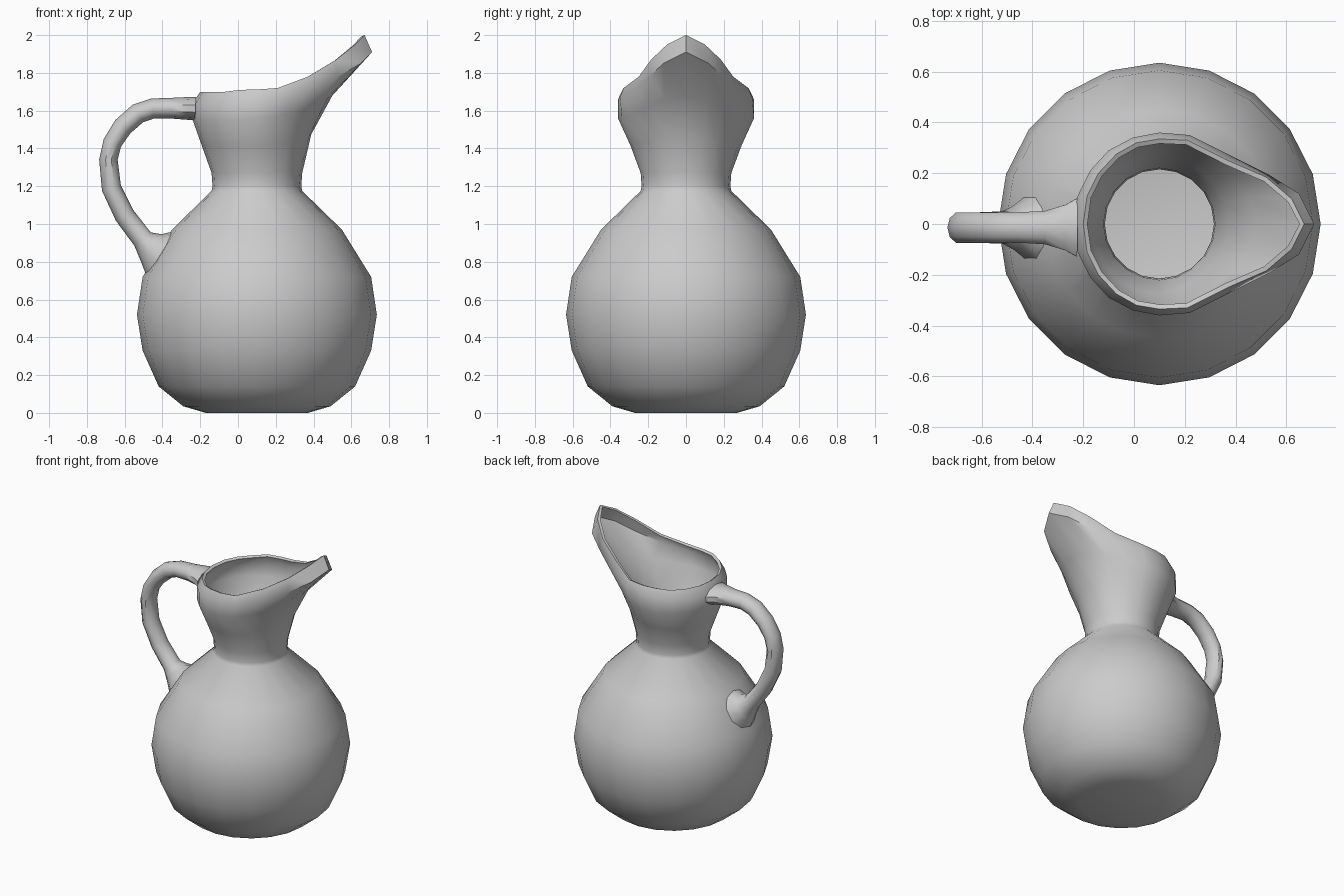
import bpy, bmesh, math
from mathutils import Vector

if "Cube" in bpy.data.objects:
    bpy.data.objects.remove(bpy.data.objects["Cube"])

CX, N = 0.1, 20


def skin(name, rings, cap_start=False, cap_end=False, wall=0.0):
    """Loft quads through equal-length rings, optionally capped and given a wall."""
    bm = bmesh.new()
    loops = [[bm.verts.new(p) for p in r] for r in rings]
    for a, b in zip(loops, loops[1:]):
        n = len(a)
        for i in range(n):
            j = (i + 1) % n
            bm.faces.new((a[i], a[j], b[j], b[i]))
    if cap_start:
        bm.faces.new(loops[0])
    if cap_end:
        bm.faces.new(loops[-1])
    bmesh.ops.recalc_face_normals(bm, faces=bm.faces)
    me = bpy.data.meshes.new(name)
    bm.to_mesh(me)
    bm.free()
    ob = bpy.data.objects.new(name, me)
    bpy.context.collection.objects.link(ob)
    bpy.ops.object.select_all(action='DESELECT')
    ob.select_set(True)
    bpy.context.view_layer.objects.active = ob
    if wall:
        m = ob.modifiers.new("wall", 'SOLIDIFY')
        m.thickness, m.offset = wall, -1
        bpy.ops.object.modifier_apply(modifier=m.name)
    bpy.ops.object.shade_smooth_by_angle(angle=math.radians(42))
    return ob


def circle(r, z):
    return [Vector((CX - r * math.cos(2 * math.pi * k / N),
                    r * math.sin(2 * math.pi * k / N), z)) for k in range(N)]


def mirrored(half):
    """Half ring from back (-x) to spout tip (+x), mirrored across y."""
    return [Vector(p) for p in half] + [Vector((x, -y, z)) for x, y, z in half[-2:0:-1]]


# Round belly and waist
profile = [(0.27, 0.005), (0.39, 0.035), (0.52, 0.14), (0.605, 0.33), (0.635, 0.52),
           (0.605, 0.72), (0.45, 0.97), (0.24, 1.175), (0.235, 1.2), (0.24, 1.27)]
profile[0] = (0.27, 0.0)
rings = [circle(r, z) for r, z in profile]

# Collar ridge, outer lip and rim, all drawn out into the spout
ridge = mirrored([(-.24, 0, 1.55), (-.222, .11, 1.55), (-.173, .21, 1.55), (-.1, .29, 1.55),
                  (-.005, .34, 1.55), (.1, .36, 1.56), (.2, .34, 1.57), (.30, .28, 1.59),
                  (.40, .20, 1.62), (.47, .11, 1.66), (.50, 0, 1.68)])
lip = mirrored([(-.24, 0, 1.64), (-.222, .11, 1.64), (-.173, .21, 1.64), (-.1, .29, 1.645),
                (-.005, .34, 1.65), (.1, .36, 1.66), (.22, .35, 1.67), (.38, .27, 1.72),
                (.53, .195, 1.78), (.65, .12, 1.85), (.71, 0, 1.91)])
rim = mirrored([(-.20, 0, 1.70), (-.185, .11, 1.70), (-.14, .20, 1.70), (-.07, .275, 1.70),
                (.01, .32, 1.71), (.1, .335, 1.712), (.21, .33, 1.72), (.37, .25, 1.78),
                (.52, .185, 1.87), (.62, .10, 1.95), (.67, 0, 2.0)])

# Flared neck between waist and ridge, more concave under the spout
neck = []
for i, (a, b) in enumerate(zip(rings[-1], ridge)):
    k = min(i, N - i) / 10
    p = a.lerp(b, 0.5 - 0.2 * k * k)
    p.z = (a.z + b.z) / 2
    neck.append(p)

skin("pitcher_body", rings + [neck, ridge, lip, rim], cap_start=True, wall=0.02)

# Handle: x, z, half thickness, half width along the path
path = [(-.225, 1.61, .062, .115), (-.27, 1.612, .06, .09), (-.35, 1.613, .055, .066),
        (-.45, 1.612, .053, .06), (-.53, 1.585, .054, .06), (-.61, 1.515, .053, .06),
        (-.665, 1.43, .05, .06), (-.686, 1.34, .049, .06), (-.67, 1.19, .052, .06),
        (-.60, 1.045, .054, .06), (-.505, .92, .056, .064), (-.46, .875, .09, .085),
        (-.395, .835, .155, .13)]
handle = []
for i, (x, z, t, w) in enumerate(path):
    p, q = path[max(i - 1, 0)], path[min(i + 1, len(path) - 1)]
    d = Vector((q[0] - p[0], 0, q[1] - p[1])).normalized()
    side = Vector((-d.z, 0, d.x))
    ring = []
    for s in range(10):
        a = 2 * math.pi * s / 10 + math.pi / 2
        ring.append(Vector((x, -0.014, z)) + side * t * math.sin(a)
                    + Vector((0, w * math.cos(a) * 1.05, 0)))
    handle.append(ring)
skin("handle", handle, cap_start=True, cap_end=True)
